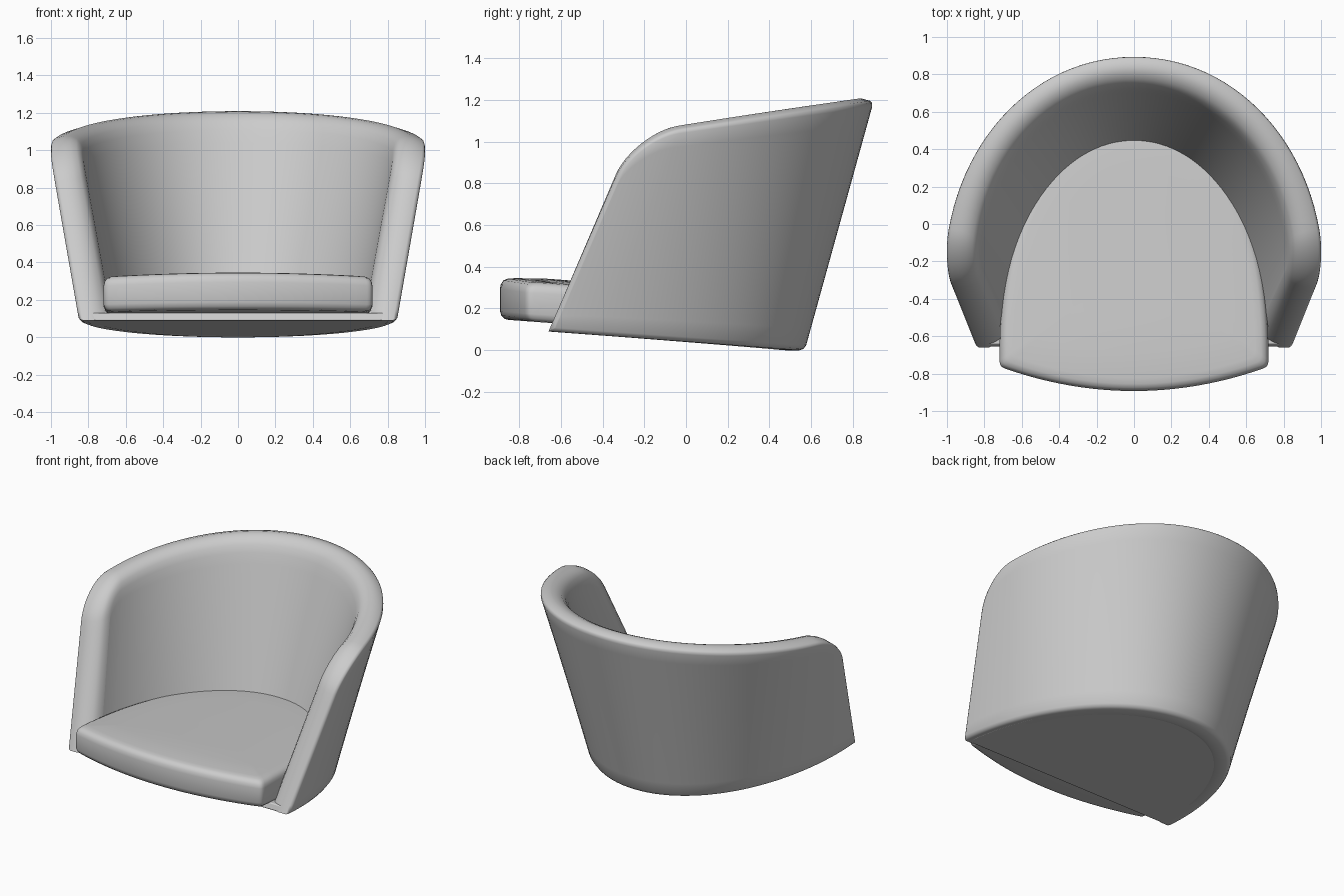
import bpy, bmesh
from math import sin, cos, pi, copysign
from mathutils import Vector

if "Cube" in bpy.data.objects:
    bpy.data.objects.remove(bpy.data.objects["Cube"])

L, R = 3.3, 0.21          # unrolled shell length, arm corner radius
ROWS, ARC, MID = 14, 12, 50


def base_z(y):
    return 0.09 - 0.074 * (y + 0.66)


def power(c, p):
    return copysign(abs(c) ** p, c)


def surf(s, v):
    """Outer skin: ruled between the small base curve and the wide rim curve."""
    a = pi * s / L
    c, n = power(cos(a), 0.98), sin(a)
    yb = -0.66 + 1.23 * n
    b = Vector((0.85 * c, yb, base_z(yb)))
    yt = -0.25 + 1.15 * n
    t = Vector((1.014 * c, yt, 1.027 + 0.143 * (yt + 0.25)))
    return b.lerp(t, v)


def shell_point(s, v, depth):
    """Point set inwards from the outer skin by a share of the thickness."""
    h = 0.001
    n = (surf(s, v + h) - surf(s, v - h)).cross(surf(s + h, v) - surf(s - h, v)).normalized()
    if n.dot(surf(s, v) - Vector((0, -0.5, 0.5))) > 0:
        n = -n
    n.z *= min(1, max(0, v))
    k = sin(pi * s / L)
    return surf(s, v) + n * depth * (0.175 + 0.04 * k - (0.01 + 0.065 * k) * v)


def finish(name, bm, angle=40):
    bmesh.ops.recalc_face_normals(bm, faces=bm.faces[:])
    me = bpy.data.meshes.new(name)
    bm.to_mesh(me)
    bm.free()
    ob = bpy.data.objects.new(name, me)
    bpy.context.collection.objects.link(ob)
    bpy.ops.object.select_all(action='DESELECT')
    ob.select_set(True)
    bpy.context.view_layer.objects.active = ob
    bpy.ops.object.shade_smooth_by_angle(angle=angle * pi / 180)
    return ob


def strip(bm, a, b):
    n = len(a)
    for i in range(n):
        j = (i + 1) % n
        bm.faces.new((a[i], a[j], b[j], b[i]))


# Wrap-around back and arms: two skins joined by a rounded rim
def columns(e):
    half = [(R - (R - e) * cos(p), 1 - R + (R - e) * sin(p))
            for p in (pi / 2 * k / ARC for k in range(ARC + 1))]
    mid = [(R + (L - 2 * R) * k / MID, 1 - e) for k in range(1, MID)]
    return half + mid + [(L - u, v) for u, v in reversed(half)]


def layer(e, depth):
    return [[(u, e + (vt - e) * j / ROWS, depth) for j in range(ROWS + 1)]
            for u, vt in columns(e)]


def boundary(g):
    return (g[0] + [c[-1] for c in g[1:-1]] + g[-1][::-1] + [c[0] for c in g[-2:0:-1]])


bm = bmesh.new()
rim = [(0.02, 0), (0.006, 0.04), (0, 0.12), (0, 0.45), (0.01, 0.65),
       (0.03, 0.85), (0.06, 0.96), (0.10, 1)]
loops = []
for k, (e, d) in enumerate(rim):
    g = layer(e, d)
    if k in (0, len(rim) - 1):
        g = [[bm.verts.new(shell_point(*p)) for p in c] for c in g]
        for c0, c1 in zip(g, g[1:]):
            for j in range(ROWS):
                bm.faces.new((c0[j], c1[j], c1[j + 1], c0[j + 1]))
        loops.append(boundary(g))
    else:
        loops.append([bm.verts.new(shell_point(*p)) for p in boundary(g)])
for a, b in zip(loops, loops[1:]):
    strip(bm, a, b)
finish("shell_back_and_arms", bm, 50)

# Floor panel closing the underside, straight across the front
bm = bmesh.new()
arc = [pi * i / 48 for i in range(49)]
outline = [(0.81 * power(cos(a), 0.98), -0.657 + 1.19 * sin(a)) for a in arc]
low = [bm.verts.new((x, y, base_z(y) - 0.001)) for x, y in outline]
high = [bm.verts.new((x, y + (0.015 if i in (0, 48) else 0), base_z(y) + 0.04))
        for i, (x, y) in enumerate(outline)]
bm.faces.new(low)
bm.faces.new(high)
strip(bm, low, high)
floor = finish("floor_panel", bm, 30)
bev = floor.modifiers.new("edge", 'BEVEL')
bev.width, bev.segments = 0.006, 2

# Seat cushion: bowed front, back tucked into the shell, top falling to the rear
front = [(-0.69 + 1.38 * k / 24, -0.893 + 0.12 * (abs(k - 12) / 12) ** 2) for k in range(25)]
corner = [(0.69 + 0.028 * cos(p), -0.74 + 0.03 * sin(p)) for p in (-1.1, -0.7, -0.3)]
back = [(0.719 * power(cos(a), 0.86), -0.73 + 1.24 * sin(a) ** 0.86)
        for a in (pi * k / 56 for k in range(1, 56))]
back = [(0.719, -0.73)] + back + [(-0.719, -0.73)]
outline = front + corner + back + [(-x, y) for x, y in reversed(corner)]


def cushion_point(x, y, k, f):
    x, y = x * k, -0.2 + (y + 0.2) * k
    lo = 0.13 - 0.074 * (y + 0.65)
    hi = 0.345 - 0.022 * (x / 0.71) ** 2 - 0.075 * max(0, y + 0.7)
    return Vector((x, y, lo + (hi - lo) * f))


bm = bmesh.new()
section = [(0.2, 0), (0.6, 0), (0.94, 0), (0.97, 0.02), (0.99, 0.09), (1, 0.2), (1, 0.74),
           (0.993, 0.86), (0.975, 0.95), (0.945, 0.99), (0.9, 1), (0.7, 1), (0.45, 1), (0.2, 1)]
rings = [[bm.verts.new(cushion_point(x, y, k, f)) for x, y in outline] for k, f in section]
for a, b in zip(rings, rings[1:]):
    strip(bm, a, b)
bm.faces.new(rings[0])
bm.faces.new(rings[-1])
finish("seat_cushion", bm, 50)
